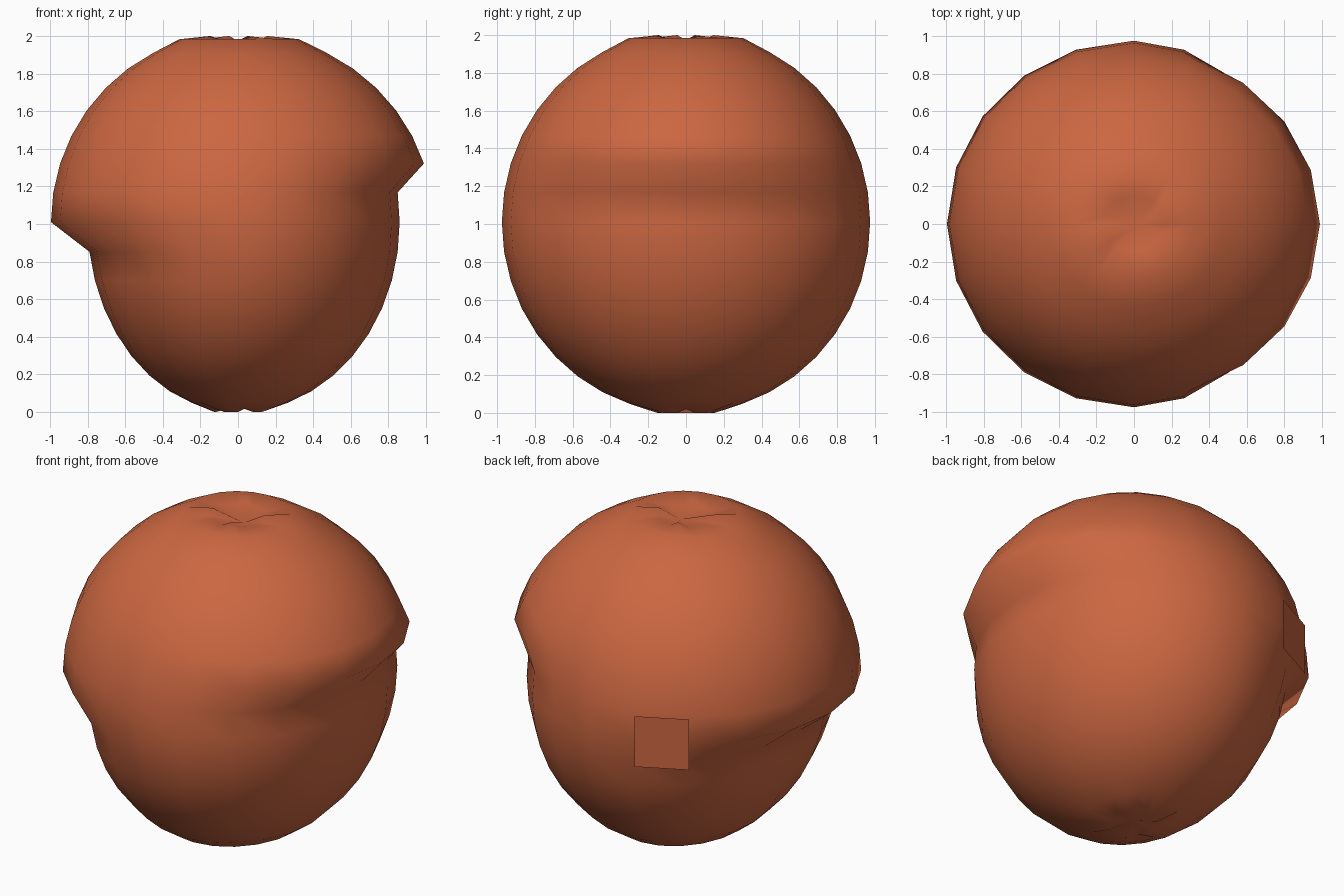
import bpy, bmesh, math

if "Cube" in bpy.data.objects:
    bpy.data.objects.remove(bpy.data.objects["Cube"])

SEGS, RINGS, ZC = 20, 20, 1.01

clay = bpy.data.materials.new("burnt_orange")
clay.diffuse_color = (0.60, 0.135, 0.053, 1)
clay.use_nodes = True
clay.node_tree.nodes["Principled BSDF"].inputs["Base Color"].default_value = clay.diffuse_color


def point(az, lat, r=1.0):
    a, t = math.radians(az), math.radians(lat)
    return [r * math.cos(t) * math.cos(a), r * math.cos(t) * math.sin(a), ZC + r * math.sin(t)]


def body_point(az, lat):
    """Sphere point, with the lower part narrowed in x below a step on each side."""
    x, y, z = point(az, lat)
    if x > 0:
        x *= 1.04 if lat > 13 else 0.86
    else:
        x *= 0.995 if lat > -5 else 0.80
    z = ZC + (z - ZC) * 1.01
    return x, y * 0.975, min(max(z, 0.0), 1.995)


def finish(bm, name, angle):
    bmesh.ops.recalc_face_normals(bm, faces=bm.faces)
    me = bpy.data.meshes.new(name)
    bm.to_mesh(me)
    bm.free()
    me.materials.append(clay)
    ob = bpy.data.objects.new(name, me)
    bpy.context.collection.objects.link(ob)
    bpy.ops.object.select_all(action='DESELECT')
    ob.select_set(True)
    bpy.context.view_layer.objects.active = ob
    bpy.ops.object.shade_smooth_by_angle(angle=math.radians(angle))
    return ob


# Stepped round body with dented poles
bm = bmesh.new()
rings = []
for j in range(1, RINGS):
    lat = 90 - 180 * j / RINGS
    rings.append([bm.verts.new(body_point(360 * i / SEGS, lat)) for i in range(SEGS)])
top = bm.verts.new((0.04, 0.0, 1.94))
bottom = bm.verts.new((0.0, 0.0, 0.03))
for i in range(SEGS):
    k = (i + 1) % SEGS
    for a, b in zip(rings, rings[1:]):
        bm.faces.new((a[i], b[i], b[k], a[k]))
    bm.faces.new((top, rings[0][i], rings[0][k]))
    bm.faces.new((bottom, rings[-1][k], rings[-1][i]))
# Crumpled rim around the top dent and the base
for i, v in enumerate(rings[0]):
    v.co.z = 2.0 if i % 5 == 1 else 1.975
for i, v in enumerate(rings[1]):
    v.co.z = 1.985
for i, v in enumerate(rings[-1]):
    v.co.z = 0.0 if i % 4 else 0.02
finish(bm, "round_body", 80)

# Loose square flap standing off the back left
bm = bmesh.new()
corners = [point(az, lat, 1.005) for az, lat in ((108, 9), (126, 9), (126, -9), (108, -9))]
bm.faces.new([bm.verts.new(c) for c in corners])
flap = finish(bm, "loose_flap", 30)
